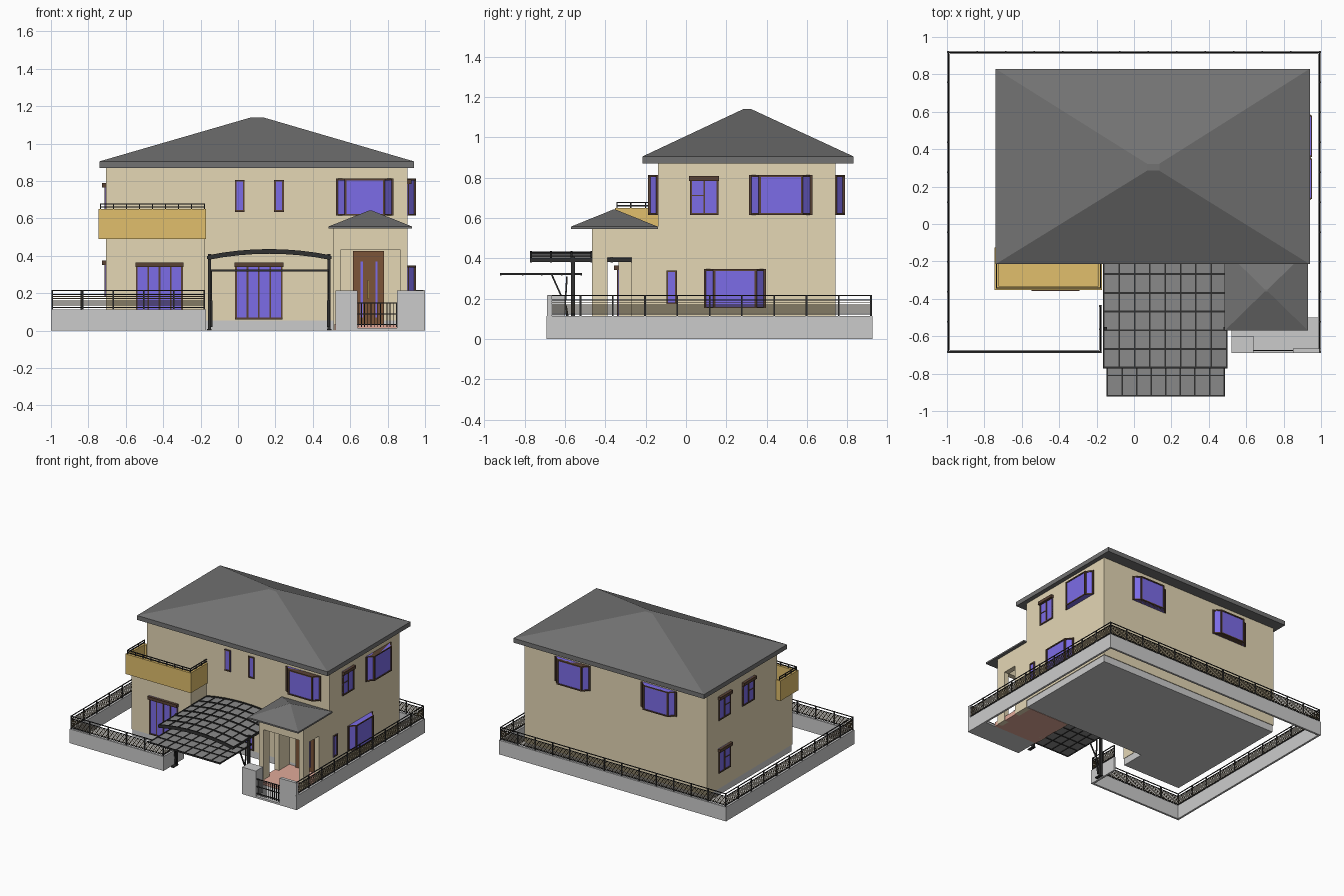
import bpy, bmesh, math
from mathutils import Vector

if "Cube" in bpy.data.objects:
    bpy.data.objects.remove(bpy.data.objects["Cube"])


def material(name, r, g, b):
    m = bpy.data.materials.new(name)
    m.diffuse_color = (r, g, b, 1)
    m.use_nodes = True
    m.node_tree.nodes["Principled BSDF"].inputs["Base Color"].default_value = m.diffuse_color
    return m


WALL = material("beige_wall", .78, .68, .46)
ROOF = material("dark_roof", .17, .17, .17)
GLASS = material("violet_glass", .2, .15, .8)
FRAME = material("brown_frame", .1, .055, .035)
DOOR = material("door_brown", .2, .09, .04)
GOLD = material("ochre", .75, .52, .15)
METAL = material("black_metal", .03, .03, .03)
PANEL = material("smoked_panel", .25, .25, .25)
TILE = material("pink_tile", .75, .4, .32)
BRONZE = material("bronze_slat", .2, .15, .08)


class Part:
    """Collects boxes, prisms and bars into one named object; fmap places local coordinates."""
    def __init__(self, name, mat=None, fmap=lambda x, y, z: (x, y, z)):
        self.name, self.mat, self.f, self.bm = name, mat, fmap, bmesh.new()

    def loft(self, a, b):
        va, vb = ([self.bm.verts.new(self.f(*p)) for p in s] for s in (a, b))
        n = len(a)
        self.bm.faces.new(va)
        self.bm.faces.new(vb[::-1])
        for i in range(n):
            j = (i + 1) % n
            self.bm.faces.new((va[i], vb[i], vb[j], va[j]))
        return self

    def box(self, x0, x1, y0, y1, z0, z1):
        return self.frustum((x0, x1, y0, y1), z0, (x0, x1, y0, y1), z1)

    def frustum(self, r0, z0, r1, z1):
        ring = lambda r, z: [(r[0], r[2], z), (r[1], r[2], z), (r[1], r[3], z), (r[0], r[3], z)]
        return self.loft(ring(r0, z0), ring(r1, z1))

    def bar(self, p, q, t):
        p, q = Vector(p), Vector(q)
        d = (q - p).normalized()
        s = d.cross(Vector((1, 0, 0)) if abs(d.x) < .9 else Vector((0, 1, 0))).normalized() * t / 2
        u = d.cross(s)
        ring = lambda c: [c + s + u, c + s - u, c - s - u, c - s + u]
        return self.loft(ring(p), ring(q))

    def done(self):
        bmesh.ops.recalc_face_normals(self.bm, faces=self.bm.faces)
        me = bpy.data.meshes.new(self.name)
        self.bm.to_mesh(me)
        self.bm.free()
        if self.mat:
            me.materials.append(self.mat)
        ob = bpy.data.objects.new(self.name, me)
        bpy.context.collection.objects.link(ob)
        return ob


# House body, ground-floor wing and plinth
Part("house_walls", WALL).box(-.705, .905, -.14, .74, .055, .88).done()
Part("wing_walls", WALL).box(-.705, -.18, -.335, -.14, .055, .5).done()
Part("plinth").box(-.7, .9, -.137, .735, 0, .055).box(-.7, -.183, -.33, -.137, 0, .055).done()

# Hipped roofs
Part("main_roof", ROOF).box(-.74, .94, -.215, .83, .87, .905).frustum(
    (-.74, .94, -.215, .83), .905, (.07, .135, .285, .322), 1.14).done()
Part("porch_roof", ROOF).box(.485, .93, -.57, -.14, .545, .557).frustum(
    (.485, .93, -.57, -.14), .557, (.7, .715, -.36, -.35), .642).done()

# Porch: corner pillars, side walls, lintels, floor
porch = Part("porch_walls", WALL)
for x0, x1 in ((.51, .55), (.865, .905)):
    porch.box(x0, x1, -.465, -.39, 0, .55).box(x0, x1, -.27, -.14, 0, .55)
    porch.box(x0, x1, -.39, -.27, .405, .55)
porch.box(.55, .865, -.465, -.425, .435, .55).done()
Part("porch_floor", TILE).box(.515, .9, -.5, -.14, 0, .035).done()
Part("entry_paving").box(.52, .99, -.69, -.5, 0, .015).done()

# Front door with glass strips and handle
Part("front_door", DOOR).box(.615, .78, -.155, -.138, .035, .425).done()
strips = Part("door_glass", GLASS)
for x in (.655, .735):
    strips.box(x, x + .012, -.158, -.15, .07, .37)
strips.done()
Part("door_handle", GOLD).box(.693, .7, -.168, -.155, .17, .27).done()

# Wall mappings: (along wall, outward, up) to world
SIDES = {"front": lambda u, o, z: (u, -.14 - o, z), "wing": lambda u, o, z: (u, -.335 - o, z),
         "back": lambda u, o, z: (u, .74 + o, z), "right": lambda u, o, z: (.905 + o, u, z),
         "left": lambda u, o, z: (-.705 - o, u, z)}


def window(name, side, u0, u1, z0, z1, panes=1, rail=False, shutter=False):
    t, f = .009, SIDES[side]
    Part(name + "_glass", GLASS, f).box(u0, u1, -.005, .003, z0, z1).done()
    fr = Part(name + "_frame", FRAME, f)
    fr.box(u0, u1, -.005, .009, z0, z0 + t).box(u0, u1, -.005, .009, z1 - t, z1)
    for i in range(panes + 1):
        c = u0 + t / 2 + (u1 - u0 - t) * i / panes
        fr.box(c - t / 2, c + t / 2, -.005, .008, z0, z1)
    if rail:
        c = (z0 + z1) / 2
        fr.box(u0, (u0 + u1) / 2, -.005, .007, c - .003, c + .003)
    if shutter:
        fr.box(u0 - .004, u1 + .004, -.005, .022, z1 - .024, z1)
    fr.done()


def bay(name, side, u0, u1, z0, z1):
    f, d, s = SIDES[side], .045, .05
    ring = lambda k, z: [(u0 - k, -.005, z), (u0 + s - k, d + k, z), (u1 - s + k, d + k, z), (u1 + k, -.005, z)]
    Part(name + "_glass", GLASS, f).loft(ring(-.004, z0), ring(-.004, z1)).done()
    fr = Part(name + "_frame", FRAME, f)
    for z in (z0, z1 - .009):
        fr.loft(ring(.002, z), ring(.002, z + .009))
    for u, o in ((u0 + .004, .003), (u0 + s, d - .003), (u1 - s, d - .003), (u1 - .004, .003)):
        fr.box(u - .006, u + .006, o - .006, o + .006, z0, z1)
    fr.done()


window("wing_window", "wing", -.545, -.295, .06, .365, 4, shutter=True)
window("terrace_window", "front", -.015, .238, .06, .365, 4, shutter=True)
window("slit_window_a", "front", -.017, .035, .635, .805)
window("slit_window_b", "front", .193, .245, .635, .805)
window("right_upper_window", "right", .02, .16, .615, .808, 2, True, True)
window("right_slit_window", "right", -.097, -.045, .17, .34)
window("left_upper_window_a", "left", .45, .6, .6, .79, 2, True, True)
window("left_upper_window_b", "left", .15, .3, .6, .79, 2, True, True)
window("left_lower_window", "left", .45, .6, .18, .375, 2, True, True)
bay("front_bay", "front", .525, .83, .615, .812)
bay("right_upper_bay", "right", .315, .625, .615, .812)
bay("right_lower_bay", "right", .09, .395, .15, .347)
bay("back_bay_a", "back", .325, .635, .615, .812)
bay("back_bay_b", "back", -.435, -.125, .615, .812)

# Balcony parapet, floor and handrail
bx0, bx1, by0, by1 = -.745, -.17, -.352, -.125
Part("balcony", GOLD).box(bx0, bx1, by0, by0 + .02, .49, .65).box(bx0, bx0 + .02, by0, by1, .49, .65).box(
    bx1 - .02, bx1, by0, by1, .49, .65).box(bx0, bx1, by0, -.14, .49, .515).box(
    bx0, -.705, by1 - .02, by1, .49, .65).done()
rail = Part("balcony_rail", METAL)
a, b, c = bx0 + .01, bx1 - .01, by0 + .01
for z in (.66, .677):
    rail.bar((a, c, z), (b, c, z), .006).bar((a, c, z), (a, by1, z), .006).bar((b, c, z), (b, -.14, z), .006)
for i in range(9):
    x = a + (b - a) * i / 8
    rail.bar((x, c, .645), (x, c, .68), .006)
for i in range(1, 4):
    y = c + (by1 - c) * i / 3 - .004
    for x in (a, b):
        rail.bar((x, y, .645), (x, y, .68), .006)
rail.done()

# Boundary wall with slatted fence along an axis-aligned path
path = [(-.18, -.44), (-.18, -.683), (-.992, -.683), (-.992, .917), (.992, .917), (.992, -.683)]
wall, slats, posts = Part("boundary_wall"), Part("fence_slats", BRONZE), Part("fence_posts", METAL)
for (px, py), (qx, qy) in zip(path, path[1:]):
    def run(part, t, z0, z1):
        part.box(min(px, qx) - t, max(px, qx) + t, min(py, qy) - t, max(py, qy) + t, z0, z1)
    run(wall, .008, 0, .113)
    for z in (.122, .19, .212):
        run(posts, .003, z, z + .005)
    for k in range(6):
        run(slats, .0015, .131 + k * .0098, .1355 + k * .0098)
    n = max(1, round(math.hypot(qx - px, qy - py) / .155))
    for i in range(n + 1):
        x, y = px + (qx - px) * i / n, py + (qy - py) * i / n
        posts.box(x - .004, x + .004, y - .004, y + .004, .11, .217)
for p in (wall, slats, posts):
    p.done()

# Entrance gate walls and low gate
Part("gate_walls").box(.52, .64, -.69, -.6, 0, .215).box(.85, 1.0, -.69, -.665, 0, .215).done()
gate = Part("entrance_gate", METAL)
for z in (.03, .085, .145):
    gate.box(.64, .85, -.68, -.674, z, z + .006)
for i in range(13):
    x = .643 + .204 * i / 12
    gate.box(x - .002, x + .002, -.679, -.675, .02, .15)
gate.done()

# Carport: arched glazed roof, ribs, posts
cx, hw = .167, .328
arch = lambda x: .425 - .033 * ((x - cx) / hw) ** 2
xs = [cx - hw + hw * i / 4 for i in range(9)]


def arc_strip(part, y0, y1, lo, hi):
    ring = lambda y: [(x, y, arch(x) + hi) for x in xs] + [(x, y, arch(x) + lo) for x in xs[::-1]]
    part.loft(ring(y0), ring(y1))


sheet, ribs = Part("carport_sheet", PANEL), Part("carport_frame", METAL)
arc_strip(sheet, -.77, -.16, -.002, .004)
for i in range(7):
    y = -.768 + i * .1
    arc_strip(ribs, y - .005, y + .005, -.014, .011)
for x in xs:
    ribs.box(x - .004, x + .004, -.772, -.16, arch(x) - .01, arch(x) + .008)
for x in (cx - hw + .008, cx + hw - .008):
    ribs.box(x - .008, x + .008, -.57, -.55, 0, .41)
    ribs.box(x - .012, x + .012, -.61, -.55, 0, .008)
sheet.done()
ribs.done()

# Swing-up driveway gate, raised, on slanted arms
Part("swing_gate_panel", PANEL).box(-.142, .482, -.92, -.515, .319, .322).done()
swing = Part("swing_gate_frame", METAL)
for i in range(9):
    x = -.142 + .624 * i / 8
    swing.box(x - .004, x + .004, -.922, -.515, .316, .326)
for y in (-.918, -.81, -.715, -.615, -.519):
    swing.box(-.146, .486, y - .004, y + .004, .315, .327)
for x in (-.143, .483):
    swing.bar((x, -.665, .318), (x, -.59, .15), .008).bar((x, -.59, .31), (x, -.6, .15), .008)
    swing.bar((x, -.595, .16), (x, -.575, .02), .012)
swing.done()
